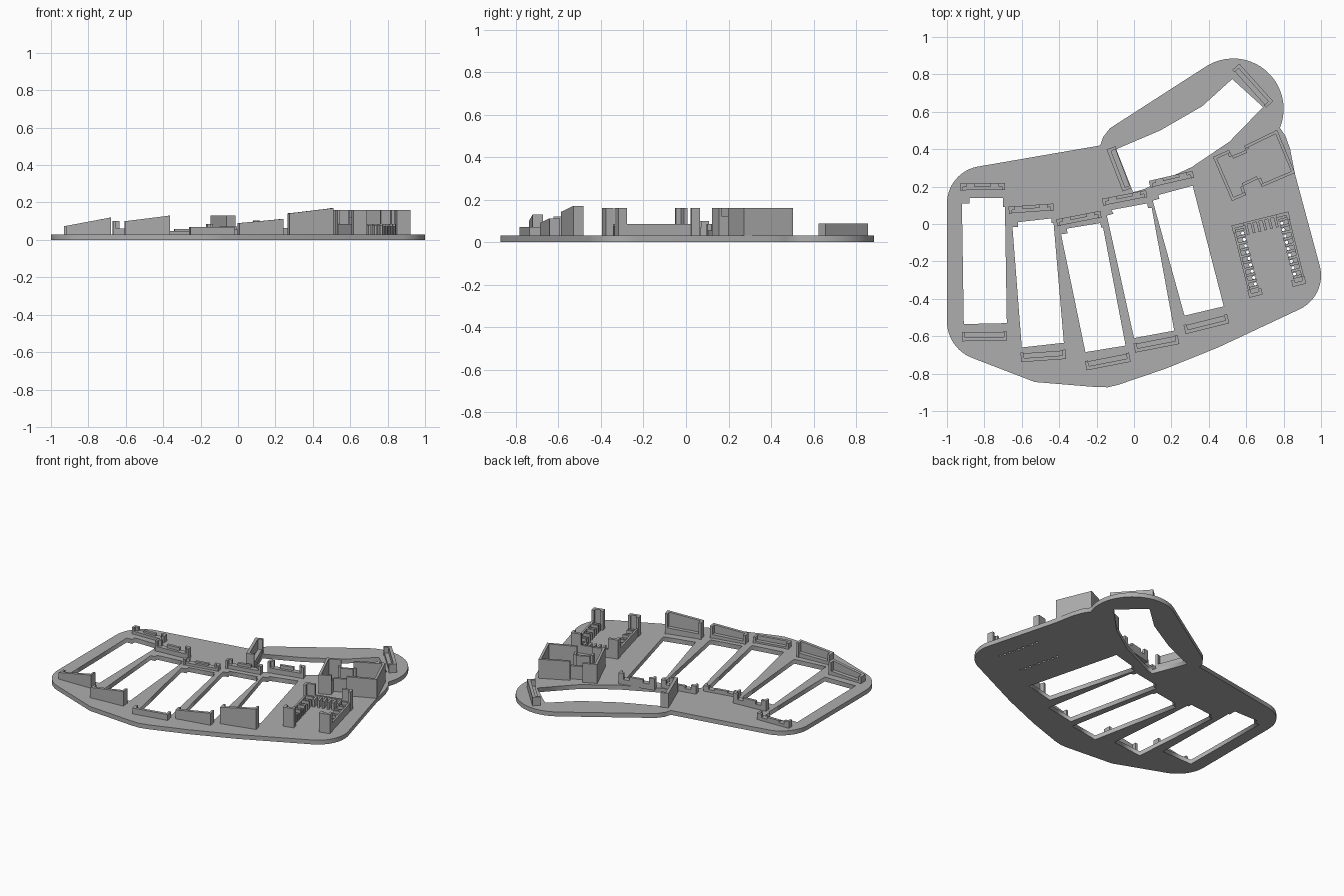
import bpy, math
from mathutils import Matrix, Vector

if "Cube" in bpy.data.objects:
    bpy.data.objects.remove(bpy.data.objects["Cube"])

grey = bpy.data.materials.new("plain_grey")
grey.diffuse_color = (0.42, 0.42, 0.42, 1)
grey.use_nodes = True
grey.node_tree.nodes["Principled BSDF"].inputs["Base Color"].default_value = grey.diffuse_color
TOP = 0.03          # plate thickness


def arc(cx, cy, r, a0, a1, n=12):
    angs = [math.radians(a0 + (a1 - a0) * i / n) for i in range(n + 1)]
    return [(cx + r * math.cos(a), cy + r * math.sin(a)) for a in angs]


def frame(x, y, deg):
    return Matrix.Translation((x, y, 0)) @ Matrix.Rotation(math.radians(deg), 4, 'Z')


def prisms(name, parts, mat):
    """One object from (xz profile, y0, y1) prisms placed by a matrix."""
    verts, faces = [], []
    for prof, y0, y1 in parts:
        b, n = len(verts), len(prof)
        verts += [mat @ Vector((x, y, z)) for y in (y0, y1) for x, z in prof]
        faces.append([b + i for i in range(n)])
        faces.append([b + n + i for i in reversed(range(n))])
        faces += [[b + (i + 1) % n, b + i, b + n + i, b + n + (i + 1) % n] for i in range(n)]
    me = bpy.data.meshes.new(name)
    me.from_pydata([tuple(v) for v in verts], [], faces)
    me.materials.append(grey)
    ob = bpy.data.objects.new(name, me)
    bpy.context.collection.objects.link(ob)
    return ob


def box(x0, x1, y0, y1, h, z0=0.025):
    return ([(x0, z0), (x1, z0), (x1, h), (x0, h)], y0, y1)


# --- base plate with openings
outline = (arc(-.8, .11, .2, 180, 100) + [(-.18, .42), (-.165, .465), (-.13, .51), (-.085, .54)]
           + arc(.53, .615, .27, 120, -22, 20) + [(.81, .47), (.835, .40), (.86, .27)]
           + arc(.8, -.275, .2, 12, -65)
           + [(.45, -.66), (.165, -.775), (-.085, -.86), (-.14, -.873), (-.2, -.872), (-.53, -.845)]
           + arc(-.79, -.52, .21, 250, 180))
openings = [
    [(-.92, .11), (-.88, .11), (-.88, .14), (-.70, .14), (-.70, .09), (-.69, .09), (-.68, -.53), (-.91, -.535)],
    [(-.65, -.015), (-.62, -.015), (-.62, .01), (-.44, .03), (-.44, .005), (-.43, .005), (-.375, -.635), (-.60, -.66)],
    [(-.39, -.055), (-.355, -.05), (-.36, -.025), (-.18, .005), (-.175, -.02), (-.165, -.02), (-.045, -.65), (-.26, -.685)],
    [(-.145, .045), (-.11, .055), (-.12, .075), (.07, .11), (.075, .085), (.095, .085), (.215, -.57), (0, -.61)],
    [(.1, .125), (.135, .135), (.13, .155), (.315, .205), (.32, .18), (.48, -.44), (.27, -.49)],
    # thumb opening
    [(-.095, .40), (.14, .50), (.365, .63), (.525, .775), (.69, .625), (.51, .44), (.31, .305), (.05, .185), (-.005, .17)],
]
board = frame(.722, -.168, 14)       # local frame of the board holder
for s in (-1, 1):
    for i in range(9):
        c = board @ Vector((s * .108, -.13 + i * .035, 0))
        openings.append(arc(c.x, c.y, .009, 0, 315, 7))

cu = bpy.data.curves.new("base_plate", 'CURVE')
cu.dimensions, cu.fill_mode, cu.extrude = '2D', 'BOTH', TOP / 2
for loop in [outline] + openings:
    sp = cu.splines.new('POLY')
    sp.points.add(len(loop) - 1)
    for p, (x, y) in zip(sp.points, loop):
        p.co = (x, y, 0, 1)
    sp.use_cyclic_u = True
cu.materials.append(grey)
plate = bpy.data.objects.new("base_plate", cu)
plate.location.z = TOP / 2
bpy.context.collection.objects.link(plate)
bpy.context.view_layer.objects.active = plate
plate.select_set(True)
bpy.ops.object.convert(target='MESH')


# --- front key brackets: sloped wall, end cheeks and low shelf
def bracket(name, x, y, deg, h0, h1, half=.12, d=.025):
    def h(t):
        return h0 + (h1 - h0) * (t + half) / (2 * half)

    def slab(a, b, y0, y1, k=1.0):
        return ([(a, .025), (b, .025), (b, TOP + (h(b) - TOP) * k), (a, TOP + (h(a) - TOP) * k)], y0, y1)
    prisms(name, [slab(-half, half, -d, -d + .02),
                  slab(-half, -half + .016, -d + .02, d),
                  slab(half - .016, half, -d + .02, d),
                  slab(-half + .016, half - .016, -d + .02, d - .004, .3)], frame(x, y, deg))


for i, spec in enumerate([(-.80, -.60, 1, .075, .12), (-.485, -.705, 4, .10, .13),
                          (-.14, -.735, 11, .07, .07), (.12, -.64, 11, .09, .112),
                          (.387, -.535, 14, .142, .17)]):
    bracket(f"front_bracket_{i + 1}", *spec)

# --- thumb brackets
bracket("thumb_bracket_inner", -.08, .295, -69, .13, .13)
bracket("thumb_bracket_outer", .635, .74, 132, .088, .088, .135)

# --- rear key brackets: low notched wall with raised ends
for i, (x, y, deg, h) in enumerate([(-.81, .2, 1, .075), (-.55, .083, 4, .10), (-.295, .03, 11, .068),
                                    (-.05, .14, 11, .085), (.2, .24, 13, .105)]):
    low = TOP + (h - TOP) * .45
    mid = TOP + (h - TOP) * .75
    wall = [(-.12, .025), (.12, .025), (.12, h), (.085, h), (.085, low), (.045, low), (.045, mid),
            (-.045, mid), (-.045, low), (-.085, low), (-.085, h), (-.12, h)]
    prisms(f"rear_bracket_{i + 1}", [(wall, 0, .018), box(-.12, -.104, -.02, 0, h),
                                     box(.104, .12, -.02, 0, h), box(-.104, .104, -.018, 0, low)],
           frame(x, y, deg))

# --- socket housing: thin tall walls around two bays, lower at the neck
loop = [(.422, .358), (.508, .396), (.524, .364), (.599, .396), (.588, .417), (.765, .503),
        (.861, .273), (.684, .198), (.663, .241), (.583, .203), (.599, .155), (.524, .123)]
for i, (x, y) in enumerate(loop):
    q = Vector(loop[(i + 1) % len(loop)]) - Vector((x, y))
    height = .12 if i in (1, 2, 3, 7, 8, 9) else .16
    prisms(f"socket_wall_{i + 1}", [box(0, q.length, -.016, 0, height)],
           frame(x, y, math.degrees(math.atan2(q.y, q.x))))

# --- board holder: two toothed columns, a toothed rear bar and corner posts
for s, side in ((-1, "left"), (1, "right")):
    def span(a, b, y0, y1, h):
        return box(min(s * a, s * b), max(s * a, s * b), y0, y1, h)
    prisms(f"holder_column_{side}", [span(.142, .154, -.155, .165, .085)]
           + [span(.095, .142, -.153 + i * .035, -.139 + i * .035, .085 if i % 2 else .075) for i in range(10)],
           board)
    prisms(f"holder_end_post_{side}", [span(.083, .157, -.194, -.174, .16), span(.141, .157, -.174, -.152, .16),
                                       span(.083, .099, -.174, -.158, .16)], board)
    prisms(f"holder_corner_post_{side}", [span(.09, .157, .185, .203, .16), span(.141, .157, .16, .185, .16)], board)
prisms("holder_rear_bar", [box(-.09, .09, .19, .203, .085)]
       + [box(-.087 + i * .032, -.073 + i * .032, .135, .19, .08) for i in range(6)], board)
